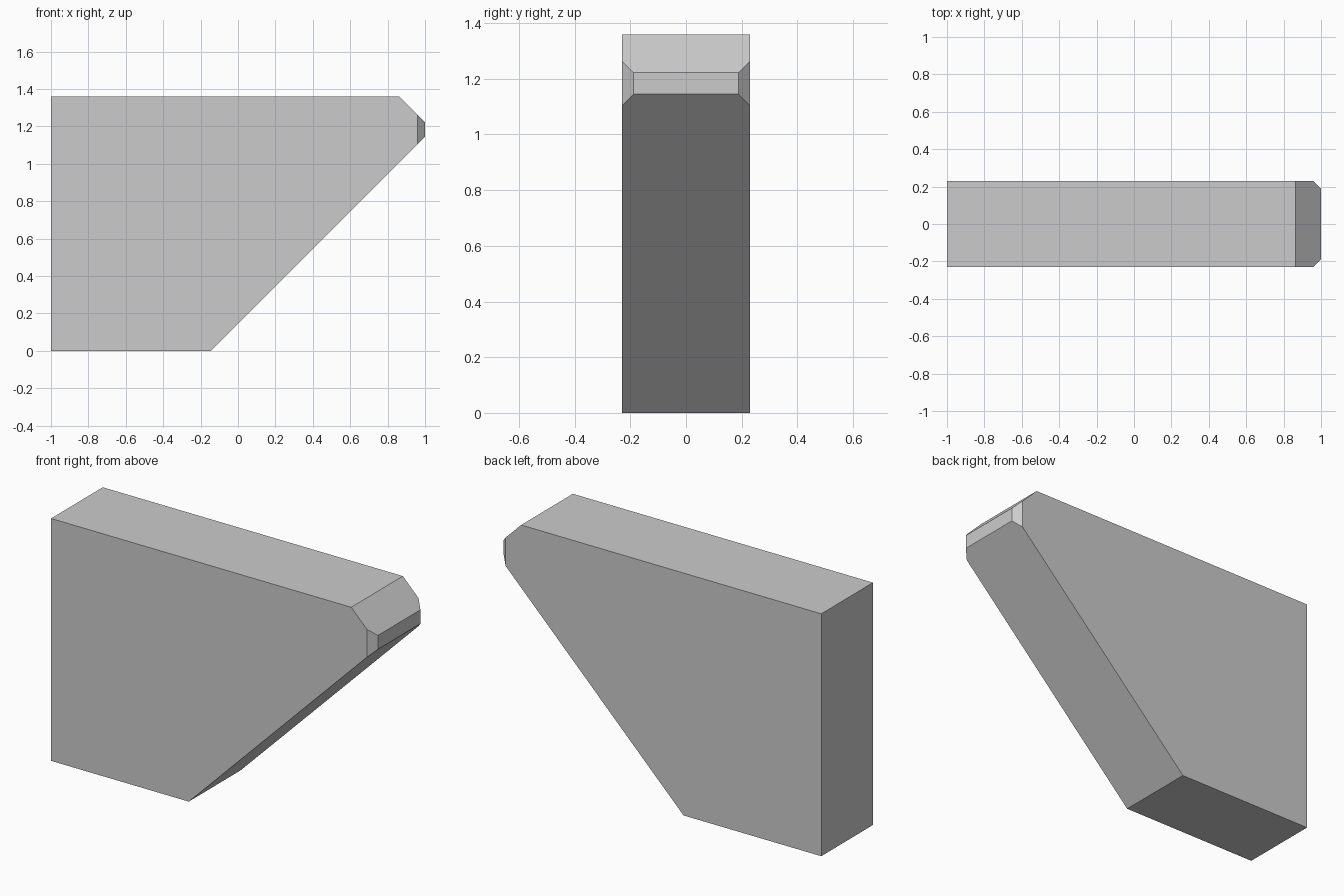
import bpy, bmesh
from mathutils import Vector

if "Cube" in bpy.data.objects:
    bpy.data.objects.remove(bpy.data.objects["Cube"])

HALF_WIDTH = 0.229
CHAMFER = 0.04

# Side profile (x, z), extruded across y
profile = [(-1, 0), (-0.145, 0), (1, 1.145), (1, 1.223), (0.863, 1.36), (-1, 1.36)]
bm = bmesh.new()
side = bm.faces.new([bm.verts.new((x, -HALF_WIDTH, z)) for x, z in profile])
ext = bmesh.ops.extrude_face_region(bm, geom=[side])
bmesh.ops.translate(bm, vec=(0, 2 * HALF_WIDTH, 0),
                    verts=[g for g in ext["geom"] if isinstance(g, bmesh.types.BMVert)])

# Chamfer both upright corners of the nose
for s in (-1, 1):
    cut = bmesh.ops.bisect_plane(
        bm, geom=bm.verts[:] + bm.edges[:] + bm.faces[:],
        plane_co=Vector((1 - CHAMFER, s * HALF_WIDTH, 0)),
        plane_no=Vector((1, s, 0)).normalized(), clear_outer=True)
    rim = [g for g in cut["geom_cut"] if isinstance(g, bmesh.types.BMEdge)]
    bmesh.ops.holes_fill(bm, edges=rim, sides=0)

bmesh.ops.recalc_face_normals(bm, faces=bm.faces[:])
mesh = bpy.data.meshes.new("bracket_block")
bm.to_mesh(mesh)
bm.free()
bpy.context.collection.objects.link(bpy.data.objects.new("bracket_block", mesh))
